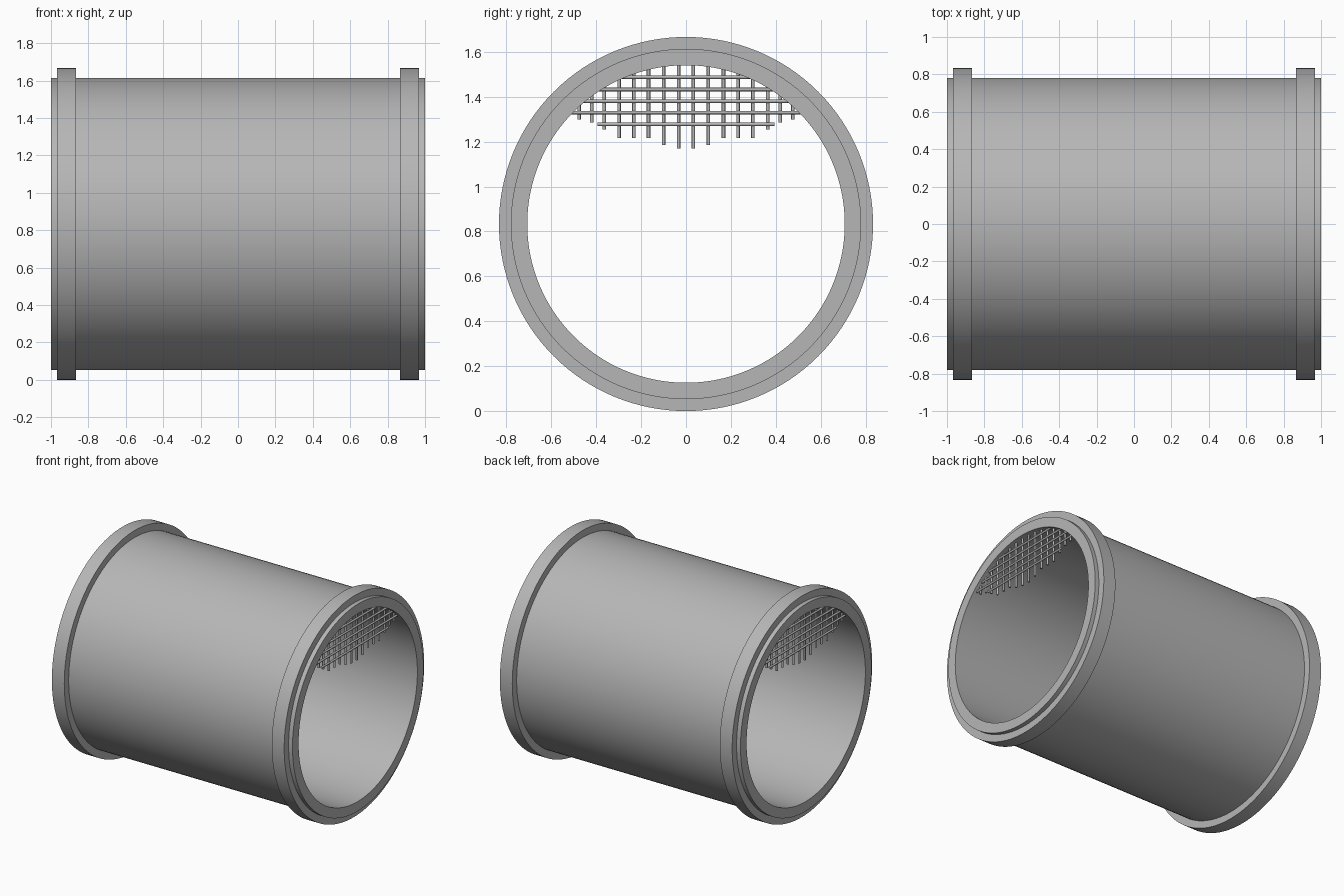
import bpy, math
from mathutils import Vector

if "Cube" in bpy.data.objects:
    bpy.data.objects.remove(bpy.data.objects["Cube"], do_unlink=True)

AXIS_Z = 0.833      # height of the pipe axis
SIDES = 128

steel = bpy.data.materials.new("grey_metal")
steel.use_nodes = True
grey = (0.47, 0.47, 0.47, 1)
steel.diffuse_color = grey
steel.node_tree.nodes["Principled BSDF"].inputs["Base Color"].default_value = grey


def add_object(name, verts, faces, angle=40):
    mesh = bpy.data.meshes.new(name)
    mesh.from_pydata(verts, [], faces)
    mesh.materials.append(steel)
    obj = bpy.data.objects.new(name, mesh)
    bpy.context.collection.objects.link(obj)
    bpy.ops.object.select_all(action="DESELECT")
    obj.select_set(True)
    bpy.context.view_layer.objects.active = obj
    bpy.ops.object.shade_smooth_by_angle(angle=math.radians(angle))
    return obj


def ring(name, x0, x1, r_in, r_out):
    """Rectangular section revolved about the pipe axis."""
    section = [(x0, r_out), (x1, r_out), (x1, r_in), (x0, r_in)]
    verts, faces = [], []
    for i in range(SIDES):
        a = math.tau * i / SIDES
        verts += [(x, r * math.cos(a), AXIS_Z + r * math.sin(a)) for x, r in section]
        j = (i + 1) % SIDES
        for k in range(4):
            m = (k + 1) % 4
            faces.append((4 * i + k, 4 * i + m, 4 * j + m, 4 * j + k))
    return add_object(name, verts, faces)


def rod(verts, faces, start, end, radius=0.008, sides=8):
    """Append a capped round bar to a mesh under construction."""
    start, end = Vector(start), Vector(end)
    d = (end - start).normalized()
    u = Vector((1, 0, 0))
    v = d.cross(u)
    base = len(verts)
    for p in (start, end):
        for i in range(sides):
            a = math.tau * i / sides
            verts.append(p + radius * (math.cos(a) * u + math.sin(a) * v))
    for i in range(sides):
        j = (i + 1) % sides
        faces.append((base + i, base + j, base + sides + j, base + sides + i))
    faces.append(tuple(base + i for i in reversed(range(sides))))
    faces.append(tuple(base + sides + i for i in range(sides)))


# Pipe wall and the collar near each end
ring("pipe_body", -1, 1, 0.707, 0.78)
ring("left_collar", 0.865, 0.968, 0.77, 0.833)
ring("right_collar", -0.968, -0.865, 0.77, 0.833)

# Broken grate hanging from the top of each mouth
upright_y = [0.033, 0.1, 0.167, 0.232, 0.298, 0.364, 0.42, 0.476]
upright_tip = [1.17, 1.185, 1.215, 1.215, 1.215, 1.254, 1.285, 1.298]
crossbar_z = [1.277, 1.329, 1.38, 1.432, 1.487]
EMBED = 0.73        # bars end inside the wall

for name, side in (("left_grate", 1), ("right_grate", -1)):
    verts, faces = [], []
    for y, tip in zip(upright_y, upright_tip):
        top = AXIS_Z + math.sqrt(EMBED ** 2 - y ** 2)
        for s in (-1, 1):
            rod(verts, faces, (side * 0.966, s * y, tip), (side * 0.966, s * y, top))
    for i, z in enumerate(crossbar_z):
        half = 0.395 if i == 0 else math.sqrt(EMBED ** 2 - (z - AXIS_Z) ** 2)
        rod(verts, faces, (side * 0.972, -half, z), (side * 0.972, half, z))
    add_object(name, verts, faces, 50)
